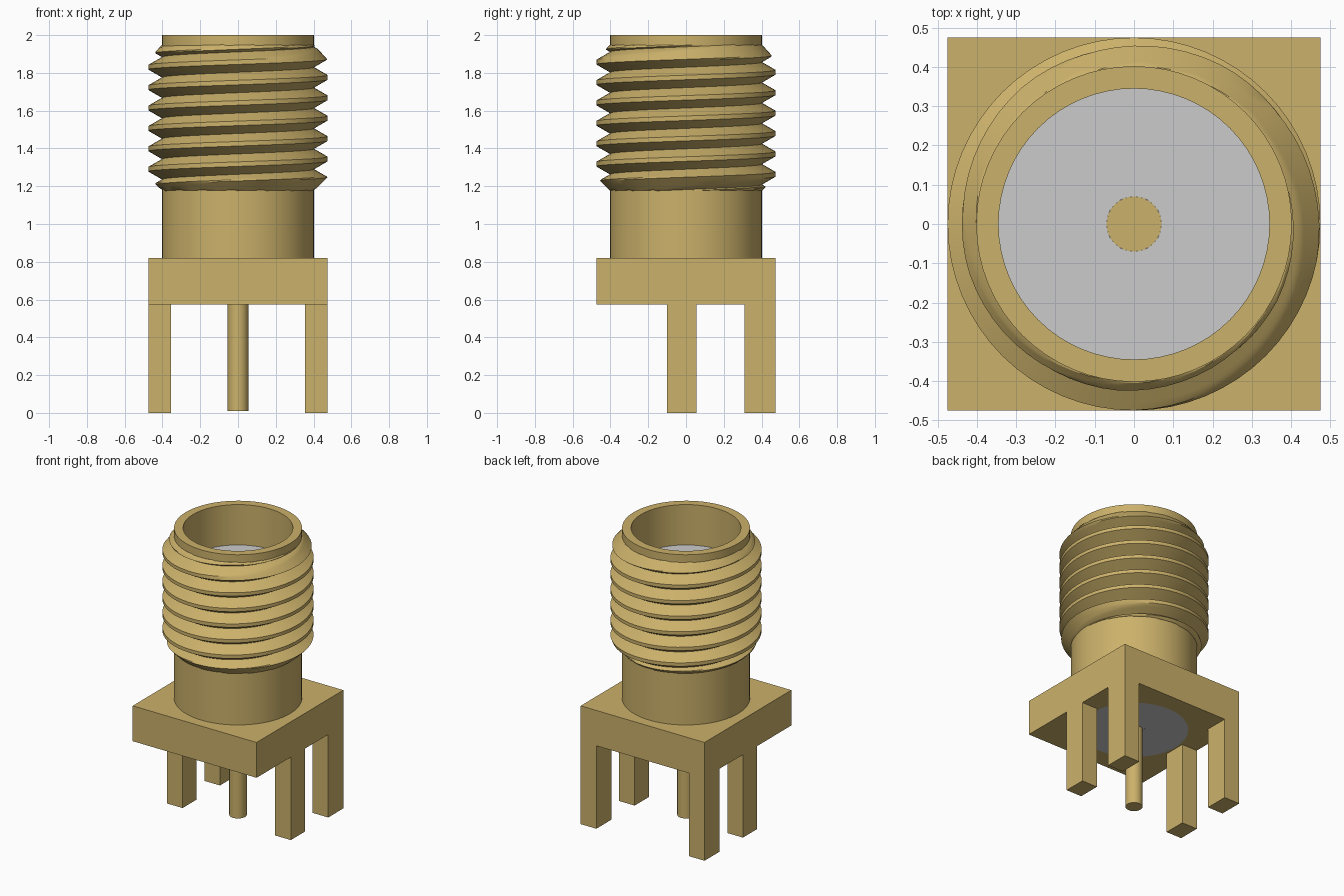
import bpy, bmesh, math
from mathutils import Matrix, Vector

if "Cube" in bpy.data.objects:
    bpy.data.objects.remove(bpy.data.objects["Cube"], do_unlink=True)

HALF = 0.475                         # half width of the base block
BASE_Z, DECK_Z, TOP_Z = 0.575, 0.82, 2.0
BORE, BARREL = 0.345, 0.402
FLOOR_Z = 1.72                       # top of the insulator inside the bore


def material(name, rgb):
    mat = bpy.data.materials.new(name)
    mat.use_nodes = True
    mat.diffuse_color = (*rgb, 1)
    mat.node_tree.nodes["Principled BSDF"].inputs["Base Color"].default_value = (*rgb, 1)
    return mat


gold = material("gold plating", (0.60, 0.44, 0.145))
grey = material("pale insulator", (0.60, 0.60, 0.60))


def finish(name, bm, mat, smooth=True):
    bmesh.ops.recalc_face_normals(bm, faces=bm.faces)
    mesh = bpy.data.meshes.new(name)
    bm.to_mesh(mesh)
    bm.free()
    mesh.materials.append(mat)
    obj = bpy.data.objects.new(name, mesh)
    bpy.context.collection.objects.link(obj)
    if smooth:
        bpy.ops.object.select_all(action="DESELECT")
        obj.select_set(True)
        bpy.context.view_layer.objects.active = obj
        bpy.ops.object.shade_smooth_by_angle(angle=math.radians(25))
    return obj


def box(name, low, high, mat):
    low, high = Vector(low), Vector(high)
    bm = bmesh.new()
    bmesh.ops.create_cube(bm, size=1, matrix=Matrix.Translation((low + high) / 2)
                          @ Matrix.Diagonal((*(high - low), 1)))
    return finish(name, bm, mat, smooth=False)


def rod(name, radius, z0, z1, mat, sides=64):
    bm = bmesh.new()
    bmesh.ops.create_cone(bm, cap_ends=True, segments=sides, radius1=radius, radius2=radius,
                          depth=z1 - z0, matrix=Matrix.Translation((0, 0, (z0 + z1) / 2)))
    return finish(name, bm, mat)


def tube(name, inner, outer, z0, z1, mat, sides=64):
    profile = [(inner, z0), (outer, z0), (outer, z1), (inner, z1)]
    bm = bmesh.new()
    rings = []
    for i in range(sides):
        a = math.tau * i / sides
        rings.append([bm.verts.new((r * math.cos(a), r * math.sin(a), z)) for r, z in profile])
    for i, ring in enumerate(rings):
        nxt = rings[(i + 1) % sides]
        for j in range(4):
            k = (j + 1) % 4
            bm.faces.new((ring[j], nxt[j], nxt[k], ring[k]))
    return finish(name, bm, mat)


def thread(name, mat, pitch=0.108, crest=HALF, z0=1.175, z1=1.95, sides=64, steps=6):
    # one pitch of V profile, swept up a helix and trimmed by a chamfer at each end
    flat = 0.012
    rise = pitch / 2 - flat
    profile = [(BARREL + (crest - BARREL) * s / steps, -pitch / 2 + rise * s / steps)
               for s in range(steps + 1)]
    profile += [(r, -z) for r, z in reversed(profile)]
    bm = bmesh.new()
    rows = []
    for i in range(sides * 9 + 1):
        turn = i / sides
        a = math.tau * turn
        mid = 1.128 + pitch * turn
        row = []
        for r, dz in profile:
            z = min(max(mid + dz, z0), z1)
            r = min(r, BARREL + (z - z0), BARREL + (z1 - z) * 0.9)
            if mid + dz != z:
                r = BARREL - 0.01
            row.append(bm.verts.new((r * math.cos(a), r * math.sin(a), z)))
        rows.append(row)
    for lower, upper in zip(rows, rows[1:]):
        for j in range(len(profile) - 1):
            bm.faces.new((lower[j], upper[j], upper[j + 1], lower[j + 1]))
    bmesh.ops.remove_doubles(bm, verts=bm.verts, dist=0.0001)
    return finish(name, bm, mat)


# Base block with a round bore for the insulator
block = box("base_block", (-HALF, -HALF, BASE_Z), (HALF, HALF, DECK_Z), gold)
cutter = rod("bore_cutter", BORE, BASE_Z - 0.1, DECK_Z + 0.1, gold)
cutter.hide_render = True
cut = block.modifiers.new("bore", "BOOLEAN")
cut.operation, cut.solver, cut.object = "DIFFERENCE", "EXACT", cutter
bpy.context.view_layer.objects.active = block
bpy.ops.object.modifier_apply(modifier=cut.name)
bpy.data.objects.remove(cutter, do_unlink=True)

# Barrel and its screw thread
tube("barrel", BORE, BARREL, DECK_Z, TOP_Z, gold)
thread("screw_thread", gold)

# Insulator with the contact running through it
tube("insulator", 0.07, BORE, BASE_Z, FLOOR_Z, grey)
rod("contact_socket", 0.07, BASE_Z + 0.05, FLOOR_Z, gold, 32)
tube("insulator_lower_collar", 0.055, 0.07, BASE_Z, BASE_Z + 0.05, grey, 32)
rod("contact_pin", 0.055, 0.01, BASE_Z + 0.06, gold, 32)

# Four legs, flush with the sides of the block
for side, x in (("left", 0.355), ("right", -HALF)):
    for place, y0, y1 in (("back", 0.31, HALF), ("middle", -0.10, 0.055)):
        box(f"{side}_{place}_leg", (x, y0, 0), (x + 0.12, y1, BASE_Z), gold)
